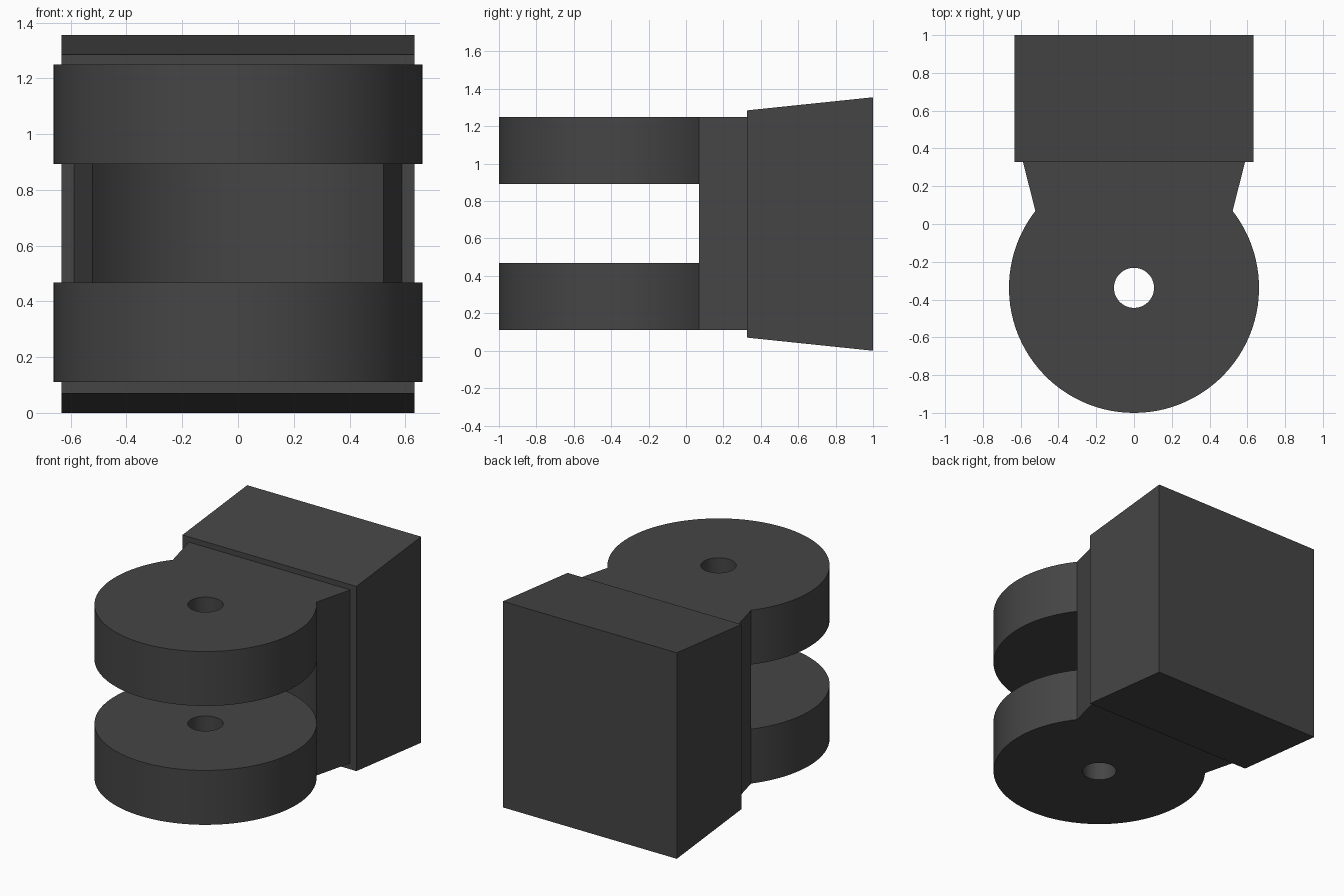
import bpy, bmesh
from math import sin, cos, asin, pi

if "Cube" in bpy.data.objects:
    bpy.data.objects.remove(bpy.data.objects["Cube"])

CY, R, NX = -0.338, 0.662, 0.522      # pivot centre, disc radius, half neck width
A = asin(NX / R)                      # angle from +y where the neck meets the disc
NY = CY + R * cos(A)


def arc(a0, a1, n, r=R):
    """Points around the pivot, angle measured from +y towards +x."""
    return [(r * sin(a0 + (a1 - a0) * i / n), CY + r * cos(a0 + (a1 - a0) * i / n))
            for i in range(n + 1)]


def prism(name, outline, lo, hi, along_x=False):
    place = (lambda p, h: (h, p[0], p[1])) if along_x else (lambda p, h: (p[0], p[1], h))
    bm = bmesh.new()
    rings = [[bm.verts.new(place(p, h)) for p in outline] for h in (lo, hi)]
    n = len(outline)
    for ring in rings:
        bm.faces.new(ring)
    for i in range(n):
        j = (i + 1) % n
        bm.faces.new((rings[0][i], rings[0][j], rings[1][j], rings[1][i]))
    bmesh.ops.recalc_face_normals(bm, faces=bm.faces)
    mesh = bpy.data.meshes.new(name)
    bm.to_mesh(mesh)
    bm.free()
    ob = bpy.data.objects.new(name, mesh)
    bpy.context.collection.objects.link(ob)
    return ob


def combine(target, other, operation):
    mod = target.modifiers.new(operation, 'BOOLEAN')
    mod.operation, mod.object, mod.solver = operation, other, 'EXACT'
    bpy.context.view_layer.objects.active = target
    bpy.ops.object.modifier_apply(modifier=mod.name)
    bpy.data.objects.remove(other)


# Rounded lug with a neck flaring into the block
back = NX + 0.254 * (0.45 - NY)
clevis = prism("clevis_bracket",
               arc(A, 2 * pi - A, 72) + [(-back, 0.45), (back, 0.45)], 0.11, 1.25)

# Tapered mounting block at the back
block = prism("mounting_block",
              [(0.327, 0.07), (1.0, 0.0), (1.0, 1.355), (0.327, 1.285)],
              -0.633, 0.633, along_x=True)
combine(clevis, block, 'UNION')

# Slot between the two fork discs, with a concave back wall
slot = prism("slot_cutter",
             arc(-A, A, 28) + [(1, NY), (1, -1.3), (-1, -1.3), (-1, NY)], 0.468, 0.892)
combine(clevis, slot, 'DIFFERENCE')

# Pin hole through both discs
hole = prism("pin_hole_cutter", arc(0, 2 * pi, 48, 0.106)[:-1], -0.2, 1.6)
combine(clevis, hole, 'DIFFERENCE')

mat = bpy.data.materials.new("dark_grey")
mat.diffuse_color = (0.06, 0.06, 0.06, 1)
mat.use_nodes = True
mat.node_tree.nodes["Principled BSDF"].inputs["Base Color"].default_value = mat.diffuse_color
clevis.data.materials.clear()
clevis.data.materials.append(mat)

bpy.ops.object.select_all(action='DESELECT')
clevis.select_set(True)
bpy.context.view_layer.objects.active = clevis
bpy.ops.object.shade_smooth_by_angle(angle=0.35)
